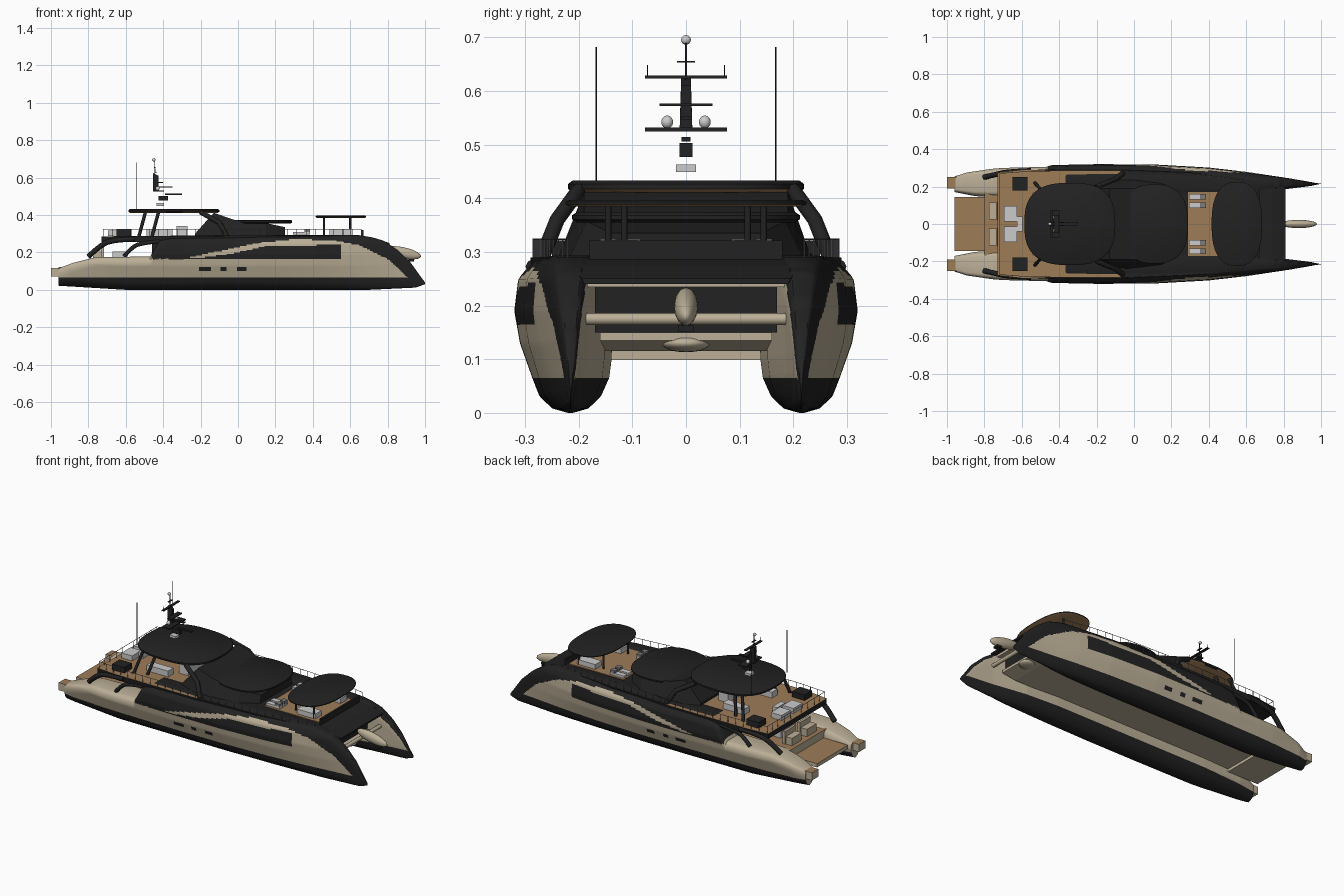
import bpy, bmesh, math
from mathutils import Vector

old = bpy.data.objects.get("Cube")
if old:
    bpy.data.objects.remove(old, do_unlink=True)


def material(name, rgb):
    m = bpy.data.materials.new(name)
    m.use_nodes = True
    m.diffuse_color = (*rgb, 1)
    bsdf = m.node_tree.nodes["Principled BSDF"]
    bsdf.inputs["Base Color"].default_value = (*rgb, 1)
    bsdf.inputs["Roughness"].default_value = 0.6
    return m


BLACK = material("black", (0.016, 0.016, 0.016))
TAN = material("champagne tan", (0.5, 0.43, 0.31))
WOOD = material("teak", (0.34, 0.2, 0.095))
WHITE = material("pale grey", (0.6, 0.6, 0.6))
STEEL = material("steel grey", (0.2, 0.2, 0.2))


def interp(pts, x):
    if x <= pts[0][0]:
        return pts[0][1]
    for (a, u), (b, v) in zip(pts, pts[1:]):
        if x <= b:
            return u + (v - u) * (x - a) / (b - a)
    return pts[-1][1]


def finish(bm, name, mats, rule=None, smooth=None):
    bmesh.ops.recalc_face_normals(bm, faces=bm.faces)
    if rule:
        for f in bm.faces:
            f.material_index = rule(f)
    me = bpy.data.meshes.new(name)
    bm.to_mesh(me)
    bm.free()
    for m in mats:
        me.materials.append(m)
    ob = bpy.data.objects.new(name, me)
    bpy.context.collection.objects.link(ob)
    if smooth:
        bpy.ops.object.select_all(action="DESELECT")
        ob.select_set(True)
        bpy.context.view_layer.objects.active = ob
        bpy.ops.object.shade_smooth_by_angle(angle=math.radians(smooth))
    return ob


def skin(name, rings, mats, rule=None, smooth=None):
    """Closed cross-sections joined into one capped solid."""
    bm = bmesh.new()
    rows = [[bm.verts.new(p) for p in r] for r in rings]
    for a, b in zip(rows, rows[1:]):
        for i in range(len(a)):
            j = (i + 1) % len(a)
            bm.faces.new((a[i], a[j], b[j], b[i]))
    bm.faces.new(rows[0])
    bm.faces.new(rows[-1])
    return finish(bm, name, mats, rule, smooth)


def top_rule(f):
    return 1 if f.normal.z > 0.7 else 0


def under_rule(f):
    return 1 if f.normal.z < -0.8 else 0


def slab(name, stations, mats, rule=None):
    """Stations: x, lower half width, upper half width, bottom, top."""
    rings = [[(x, -a, lo), (x, a, lo), (x, b, hi), (x, -b, hi)] for x, a, b, lo, hi in stations]
    return skin(name, rings, mats, rule)


def box(name, c, s, mats, rule=None):
    x, y, z = c
    rings = [[(x + i * s[0] / 2, y + j * s[1] / 2, z + k * s[2] / 2)
              for j, k in ((-1, -1), (1, -1), (1, 1), (-1, 1))] for i in (-1, 1)]
    return skin(name, rings, mats, rule)


def oval_roof(name, cx, rx, ry, z0, z1, power, mats, rule=None):
    def ring(k, z):
        out = []
        for i in range(64):
            a = math.tau * i / 64
            c, s = math.cos(a), math.sin(a)
            out.append((cx + k * rx * math.copysign(abs(c) ** (2 / power), c),
                        k * ry * math.copysign(abs(s) ** (2 / power), s), z))
        return out
    h = z1 - z0
    return skin(name, [ring(0.96, z0), ring(1, z0 + h * 0.3), ring(1, z1 - h * 0.3), ring(0.96, z1)], mats, rule, 40)


def ball(name, c, r, mat):
    bm = bmesh.new()
    bmesh.ops.create_uvsphere(bm, u_segments=24, v_segments=14, radius=1)
    for v in bm.verts:
        v.co = Vector([v.co[i] * r[i] + c[i] for i in range(3)])
    return finish(bm, name, [mat], None, 60)


def tube(name, pts, r, mat, smooth_path=False):
    cu = bpy.data.curves.new(name, "CURVE")
    cu.dimensions = "3D"
    cu.bevel_depth = r
    cu.bevel_resolution = 2
    cu.use_fill_caps = True
    sp = cu.splines.new("NURBS" if smooth_path else "POLY")
    sp.points.add(len(pts) - 1)
    for p, co in zip(sp.points, pts):
        p.co = (*co, 1)
    if smooth_path:
        sp.use_endpoint_u = True
        sp.order_u = 3
    cu.materials.append(mat)
    ob = bpy.data.objects.new(name, cu)
    bpy.context.collection.objects.link(ob)
    return ob


# Hulls: lofted sections with painted bands and side windows
SHEER = [(-.96, .115), (-.88, .145), (-.76, .175), (-.47, .178), (-.42, .27), (-.36, .29), (.55, .293),
         (.66, .29), (.72, .28), (.78, .262), (.85, .216), (.92, .15), (.97, .08), (1, .04)]
KEEL = [(-.96, .022), (-.6, 0), (.7, 0), (.95, .012), (1, .03)]
OUTER = [(-.96, .06), (-.9, .08), (-.7, .095), (-.2, .105), (.1, .104), (.4, .087), (.6, .064),
         (.8, .034), (.95, .013), (1, .003)]
INNER = [(-.96, .05), (-.85, .068), (-.6, .078), (.4, .078), (.6, .064), (.8, .03), (.95, .012), (1, .003)]
FULL_OUT = [(0, .05), (.008, .32), (.03, .55), (.065, .68), (.13, .9), (.19, 1), (.25, .93), (.29, .72)]
FULL_IN = [(0, .05), (.008, .42), (.03, .72), (.065, .92), (.1, .98), (.2, 1), (.29, .9)]
TAN_TOP = [(-.48, .4), (-.46, .165), (-.3, .166), (-.2, .187), (0, .228), (.1, .25), (.3, .27), (.5, .265),
           (.65, .238), (.8, .165), (.91, .065)]
WINDOW = [(-.46, .175), (-.2, .171), (-.05, .19), (.15, .233), (.54, .242)]
PORTS = [(-.175, .035), (-.08, .018), (.02, .028)]


def hull(side):
    rings = []
    for k in range(241):
        x = -.96 + 1.96 * k / 240
        zb, zt = interp(KEEL, x), interp(SHEER, x)
        mid = min(.065, (zb + zt) / 2)
        levels = [zb + (mid - zb) * (i / 8) ** 1.5 for i in range(8)] + [mid + (zt - mid) * i / 32 for i in range(33)]

        def edge(z, beam, shape):
            d = min(1, (zt - z) / .05)
            crown = .6 + .4 * math.sqrt(1 - (1 - d) ** 2)
            return interp(beam, x) * interp(shape, z - zb) * crown
        out = [(x, side * (.215 + edge(z, OUTER, FULL_OUT)), z) for z in levels]
        inn = [(x, side * (.215 - edge(z, INNER, FULL_IN)), z) for z in reversed(levels)]
        rings.append(out + inn)

    def paint(f):
        x, y, z = f.calc_center_median()
        if z < .065:
            return 1
        if abs(y) < .213:
            return int(z > interp(SHEER, x) - .02 and x > -.45)
        band = z > interp(TAN_TOP, x)
        glass = -.46 < x < .55 and .166 < z < interp(WINDOW, x)
        port = .103 < z < .124 and any(abs(x - c) < w for c, w in PORTS)
        return int(band or glass or port)
    skin("left_hull" if side > 0 else "right_hull", rings, [TAN, BLACK], paint, 40)


# Bridge deck, saloon and main deck
slab("bridge_deck", [(-.8, .15, .15, .115, .15), (.68, .15, .15, .115, .15), (.76, .16, .16, .135, .15)], [TAN])
slab("cockpit_floor", [(-.8, .17, .17, .15, .166), (-.44, .17, .17, .15, .166)], [TAN, WOOD], top_rule)
slab("saloon", [(-.46, .2, .2, .15, .28), (.6, .17, .17, .15, .28), (.73, .17, .17, .15, .25)], [BLACK])
slab("foredeck_band", [(.55, .2, .2, .235, .272), (.7, .195, .195, .235, .265), (.775, .19, .19, .235, .25)], [TAN])
slab("main_deck", [(-.73, .27, .275, .255, .285), (-.6, .285, .29, .255, .288), (-.07, .285, .29, .255, .288)],
     [BLACK, WOOD], top_rule)
slab("forward_deck", [(-.07, .285, .29, .26, .29), (.3, .27, .275, .26, .29), (.5, .25, .255, .265, .291),
                      (.66, .22, .225, .265, .288), (.74, .205, .21, .258, .274), (.81, .19, .195, .24, .25)], [BLACK])
slab("lounge_floor", [(.29, .17, .17, .289, .294), (.65, .17, .17, .289, .294)], [WOOD])
box("lounge_front_screen", (.665, 0, .303), (.012, .36, .036), [BLACK])

# Upper house, roofs and canopy
slab("upper_house", [(-.23, .2, .19, .285, .3), (-.13, .235, .19, .285, .412), (-.02, .24, .19, .285, .374),
                     (.15, .22, .185, .285, .357), (.25, .15, .14, .285, .335)], [BLACK])
oval_roof("main_roof", -.343, .243, .22, .411, .433, 2.7, [BLACK, WOOD], under_rule)
oval_roof("middle_roof", .11, .18, .212, .355, .374, 2.5, [BLACK])
oval_roof("canopy", .55, .135, .225, .385, .397, 2.5, [BLACK, WOOD], under_rule)

# Swim platform, crossbeam, bowsprit and anchor
box("swim_platform", (-.86, 0, .11), (.2, .29, .022), [TAN, WOOD], top_rule)
tube("bow_crossbeam", [(.8, -.205, .175), (.8, .205, .175)], .011, TAN)
sprit = ball("bowsprit", (0, 0, 0), (.1, .022, .03), TAN)
sprit.location = (.88, 0, .198)
sprit.rotation_euler.y = .2
ball("centre_nacelle", (.72, 0, .13), (.05, .045, .017), TAN)
box("anchor", (.925, 0, .157), (.03, .03, .012), [BLACK])

# Cockpit and sun-deck furniture
box("cockpit_table", (-.63, 0, .185), (.08, .14, .04), [WHITE])
box("sun_table", (-.61, 0, .305), (.03, .08, .035), [WHITE])
box("bar", (-.3, 0, .315), (.06, .16, .055), [WHITE, WOOD], top_rule)

for s in (-1, 1):
    word = "left_" if s > 0 else "right_"
    hull(s)
    box(word + "stern_step", (-.97, s * .22, .095), (.06, .06, .045), [TAN, WOOD], top_rule)
    box(word + "cockpit_sofa", (-.755, s * .07, .185), (.04, .09, .05), [TAN])
    box(word + "cockpit_sofa_back", (-.725, s * .07, .2), (.015, .1, .08), [TAN])
    box(word + "deck_pad", (-.66, s * .055, .302), (.07, .085, .03), [WHITE])
    box(word + "deck_sofa", (-.61, s * .215, .304), (.08, .07, .035), [BLACK])
    box(word + "dining_seat", (-.42, s * .13, .305), (.14, .05, .035), [WHITE])
    box(word + "canopy_sofa", (.55, s * .12, .307), (.12, .06, .03), [WHITE])
    for y in (.1, .145):
        box(word + "lounger", (.34, s * y, .303), (.09, .03, .014), [WHITE])
        box(word + "lounger_back", (.37, s * y, .314), (.03, .03, .02), [STEEL])
    # Roof supports
    for i, x in enumerate((-.53, -.46)):
        tube(word + "roof_strut", [(x, s * (.22 - i * .03), .285), (x + .035, s * (.18 - i * .03), .415)], .009, BLACK)
    tube(word + "house_wing", [(-.06, s * .27, .285), (-.1, s * .24, .36), (-.2, s * .2, .415)], .014, BLACK)
    for x, y in ((.46, .115), (.6, .145)):
        tube(word + "canopy_post", [(x, s * y, .288), (x, s * y, .39)], .006, BLACK)
    # Sweeping aft arches
    tube(word + "aft_arch", [(-.8, s * .25, .178), (-.74, s * .265, .235), (-.67, s * .28, .268), (-.55, s * .285, .272)],
         .014, BLACK, True)
    tube(word + "inner_arch", [(-.61, s * .27, .178), (-.57, s * .275, .225), (-.52, s * .28, .25), (-.42, s * .28, .26)],
         .011, BLACK, True)
    # Railing following the deck edge
    path = [(-.72, .27), (-.55, .283), (-.07, .285), (.3, .27), (.5, .25), (.66, .22)]
    rail = [(x, s * y, .324) for x, y in path]
    tube(word + "rail", rail, .0014, STEEL)
    for i in range(29):
        x = -.72 + 1.38 * i / 28
        y = s * interp(path, x)
        tube(word + "stanchion", [(x, y, .285), (x, y, .324)], .0014, STEEL)
    for y in (.05, .11, .17, .22, .27):
        tube(word + "aft_stanchion", [(-.72, s * y, .28), (-.72, s * y, .324)], .0014, STEEL)
    tube(word + "whip_antenna", [(-.545, s * .167, .43), (-.545, s * .167, .682)], .0016, BLACK)
    ball(word + "satellite_dome", (-.43, s * .035, .542), (.011, .011, .012), WHITE)
    tube(word + "mast_whisker", [(-.44, s * .072, .625), (-.44, s * .072, .648)], .001, BLACK)
tube("aft_rail", [(-.72, -.27, .324), (-.72, .27, .324)], .0014, STEEL)

# Mast and radar
box("mast_base", (-.415, 0, .456), (.04, .038, .014), [WHITE])
box("radar_mount", (-.4, 0, .49), (.05, .024, .026), [BLACK])
box("radar_bar", (-.345, 0, .51), (.09, .016, .008), [BLACK])
box("mast_platform", (-.42, 0, .528), (.05, .152, .007), [BLACK])
slab("mast_column", [(-.455, .012, .009, .525, .625), (-.425, .012, .009, .525, .61)], [BLACK])
box("middle_spreader", (-.415, 0, .574), (.03, .098, .005), [BLACK])
box("forward_spreader", (-.4, 0, .55), (.1, .016, .006), [BLACK])
box("top_spreader", (-.44, 0, .626), (.015, .152, .005), [BLACK])
box("light_bar", (-.445, 0, .654), (.01, .034, .003), [BLACK])
tube("mast_pole", [(-.445, 0, .62), (-.445, 0, .69)], .002, BLACK)
ball("masthead_globe", (-.45, 0, .695), (.009, .009, .009), WHITE)
